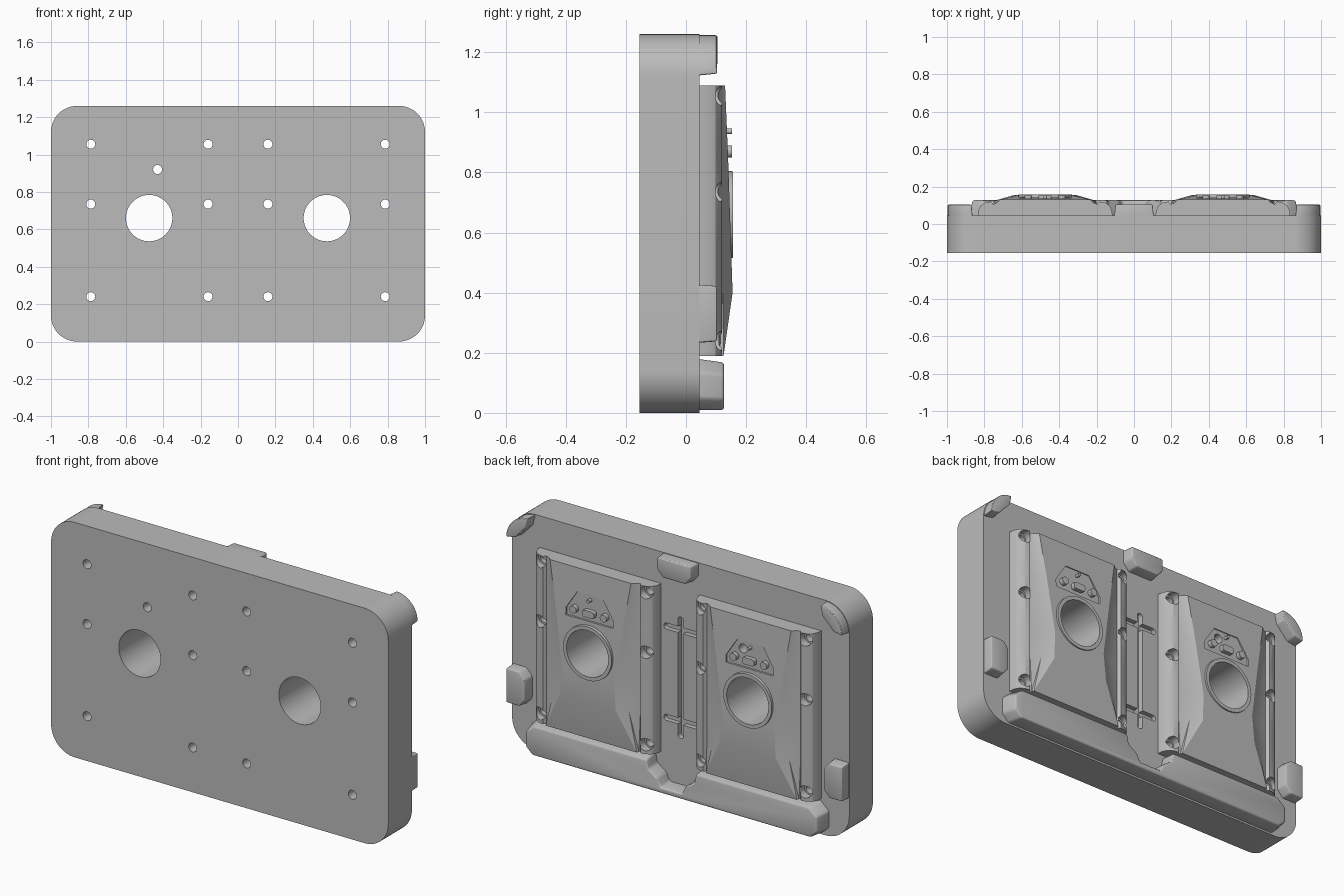
import bpy, bmesh, math
from mathutils import Vector, Matrix

cube = bpy.data.objects.get("Cube")
if cube:
    bpy.data.objects.remove(cube, do_unlink=True)

grey = bpy.data.materials.new("plain_grey")
grey.use_nodes = True
grey.diffuse_color = (0.5, 0.5, 0.5, 1)
grey.node_tree.nodes["Principled BSDF"].inputs["Base Color"].default_value = (0.5, 0.5, 0.5, 1)

MID = 0.475          # distance of each panel from the centre
HOLE_Z = 0.66        # height of the large openings


def finish(name, bm):
    bmesh.ops.recalc_face_normals(bm, faces=bm.faces)
    mesh = bpy.data.meshes.new(name)
    bm.to_mesh(mesh)
    bm.free()
    mesh.materials.append(grey)
    obj = bpy.data.objects.new(name, mesh)
    bpy.context.collection.objects.link(obj)
    return obj


def add_prism(bm, outline, y0, y1, taper=(1, 1), anchor=(0, 0)):
    """Extrude an x-z outline along y, drawing the far end towards an anchor."""
    near = [bm.verts.new((x, y0, z)) for x, z in outline]
    far = [bm.verts.new((anchor[0] + (x - anchor[0]) * taper[0], y1,
                         anchor[1] + (z - anchor[1]) * taper[1])) for x, z in outline]
    bm.faces.new(near)
    bm.faces.new(far)
    for i in range(len(outline)):
        j = (i + 1) % len(outline)
        bm.faces.new((near[i], near[j], far[j], far[i]))


def circle(x, z, r, n=32):
    return [(x + r * math.cos(math.tau * i / n), z + r * math.sin(math.tau * i / n))
            for i in range(n)]


def box(x, z, w, h):
    return [(x - w, z - h), (x + w, z - h), (x + w, z + h), (x - w, z + h)]


def rounded(x, z, w, h, r, n=10):
    pts = []
    for k, (sx, sz) in enumerate([(1, 1), (-1, 1), (-1, -1), (1, -1)]):
        for i in range(n + 1):
            a = math.pi / 2 * (k + i / n)
            pts.append((x + sx * (w - r) + r * math.cos(a), z + sz * (h - r) + r * math.sin(a)))
    return pts


def prisms(name, outlines, y0, y1, **kw):
    bm = bmesh.new()
    for outline in outlines:
        add_prism(bm, outline, y0, y1, **kw)
    return finish(name, bm)


def apply_all(obj):
    bpy.context.view_layer.objects.active = obj
    for mod in list(obj.modifiers):
        bpy.ops.object.modifier_apply(modifier=mod.name)


def cut(obj, cutter):
    mod = obj.modifiers.new("cut", 'BOOLEAN')
    mod.operation, mod.solver, mod.object = 'DIFFERENCE', 'EXACT', cutter
    apply_all(obj)


def soften(obj, width):
    mod = obj.modifiers.new("bevel", 'BEVEL')
    mod.width, mod.segments, mod.limit_method = width, 3, 'ANGLE'
    apply_all(obj)


# Cutters: through holes, countersinks and cross slots
screws = [(sx * x, z) for sx in (-1, 1) for x in (0.16, 0.787) for z in (0.24, 0.735, 1.055)]
holes = [circle(x, z, 0.024, 20) for x, z in screws]
holes += [circle(s * MID, HOLE_Z, 0.124, 64) for s in (-1, 1)]
holes.append(circle(-0.43, 0.92, 0.024, 20))
through = prisms("through_cutter", holes, -0.3, 0.3)
sinks = prisms("countersink_cutter", [circle(x, z, 0.033, 24) for x, z in screws], 0.075, 0.3)
slots = [prisms("slot_cutter", [rounded(0, 0.615, 0.016, 0.325, 0.015)], 0.015, 0.2),
         prisms("slot_cutter", [rounded(0, z, 0.1, 0.016, 0.015) for z in (0.38, 0.87)], 0.02, 0.2)]

# Main slab
slab = prisms("slab", [rounded(0, 0.63, 1, 0.63, 0.14, 16)], -0.155, 0.045)
for cutter in [through] + slots:
    cut(slab, cutter)

# Faceted panels: stacked cross-sections (height, half width of centre face, depth)
stations = [(0.19, 0.27, 0.125), (0.4, 0.165, 0.155), (0.55, 0.155, 0.15),
            (0.85, 0.2, 0.14), (1.09, 0.24, 0.13)]
rail = [(0.36, 0.03), (0.358, 0.07), (0.345, 0.098), (0.32, 0.115), (0.29, 0.12), (0.278, 0.105)]


def panel(name, cx):
    bm = bmesh.new()
    rings = []
    for z, half, y in stations:
        side = rail + [((half + 0.278) / 2, 0.105 + (y - 0.105) * 0.35), (half, y)]
        pts = [(-x, d) for x, d in side] + list(reversed(side))
        rings.append([bm.verts.new((cx + x, d, z)) for x, d in pts])
    for a, b in zip(rings, rings[1:]):
        for i in range(len(a)):
            j = (i + 1) % len(a)
            bm.faces.new((a[i], a[j], b[j], b[i]))
    bm.faces.new(rings[0])
    bm.faces.new(rings[-1])
    bmesh.ops.triangulate(bm, faces=bm.faces)
    return finish(name, bm)


for s, label in ((-1, "right"), (1, "left")):
    cx = s * MID
    body = panel(label + "_panel", cx)
    pocket = [(-0.14, 0.825), (0.14, 0.825), (0.14, 0.865), (0.075, 0.965),
              (-0.075, 0.965), (-0.14, 0.865)]
    recess = prisms("recess_cutter", [[(cx + x, z) for x, z in pocket]], 0.13, 0.3)
    for cutter in (recess, through, sinks):
        cut(body, cutter)
    bpy.data.objects.remove(recess, do_unlink=True)

    # Collar around the opening
    collar = prisms(label + "_collar", [circle(cx, HOLE_Z, 0.148, 64)], 0.1, 0.157,
                    taper=(0.97, 0.97), anchor=(cx, HOLE_Z))
    cut(collar, through)

    # Small controls in the recess
    prisms(label + "_controls", [circle(cx - 0.09, 0.87, 0.02, 20), circle(cx + 0.09, 0.87, 0.02, 20),
                                 rounded(cx, 0.868, 0.035, 0.018, 0.012, 4),
                                 circle(cx, 0.937, 0.009, 16)], 0.12, 0.153)

    # Side foot
    foot = [(0.997, 0.23), (0.997, 0.43), (0.91, 0.43), (0.875, 0.39), (0.875, 0.27), (0.91, 0.23)]
    obj = prisms(label + "_side_foot", [[(s * x, z) for x, z in foot]], 0, 0.103,
                 taper=(0.9, 0.92), anchor=(s * 0.997, 0.33))
    soften(obj, 0.008)

    # Corner foot following the slab's rounded corner
    arc = [(0.858 + 0.138 * math.cos(a * math.pi / 24), 1.118 + 0.138 * math.sin(a * math.pi / 24))
           for a in range(13)]
    corner = arc + [(0.872, 1.2), (0.94, 1.128)]
    obj = prisms(label + "_corner_foot", [[(s * x, z) for x, z in corner]], 0, 0.103,
                 taper=(0.93, 0.93), anchor=(s * 0.997, 1.257))
    soften(obj, 0.005)

# Top middle foot
top = [(-0.11, 1.257), (0.11, 1.257), (0.11, 1.185), (0.075, 1.145), (-0.075, 1.145), (-0.11, 1.185)]
soften(prisms("top_foot", [top], 0, 0.105, taper=(0.9, 0.9), anchor=(0, 1.257)), 0.008)

# Bottom ledge with a flared centre notch
half = [(0.065, 0.045), (0.085, 0.09), (0.14, 0.13), (0.15, 0.185), (0.84, 0.185),
        (0.89, 0.14), (0.89, 0.05), (0.85, 0.01)]
ledge = half + [(-x, z) for x, z in reversed(half)]
soften(prisms("bottom_ledge", [ledge], 0, 0.127, taper=(0.97, 0.9), anchor=(0, 0.008)), 0.01)

for helper in [through, sinks] + slots:
    bpy.data.objects.remove(helper, do_unlink=True)

# Smooth the round parts and keep the edges crisp
bpy.ops.object.select_all(action='DESELECT')
for obj in bpy.context.collection.objects:
    if obj.type == 'MESH' and grey.name in obj.data.materials:
        obj.select_set(True)
        bpy.context.view_layer.objects.active = obj
bpy.ops.object.shade_smooth_by_angle(angle=math.radians(25))
